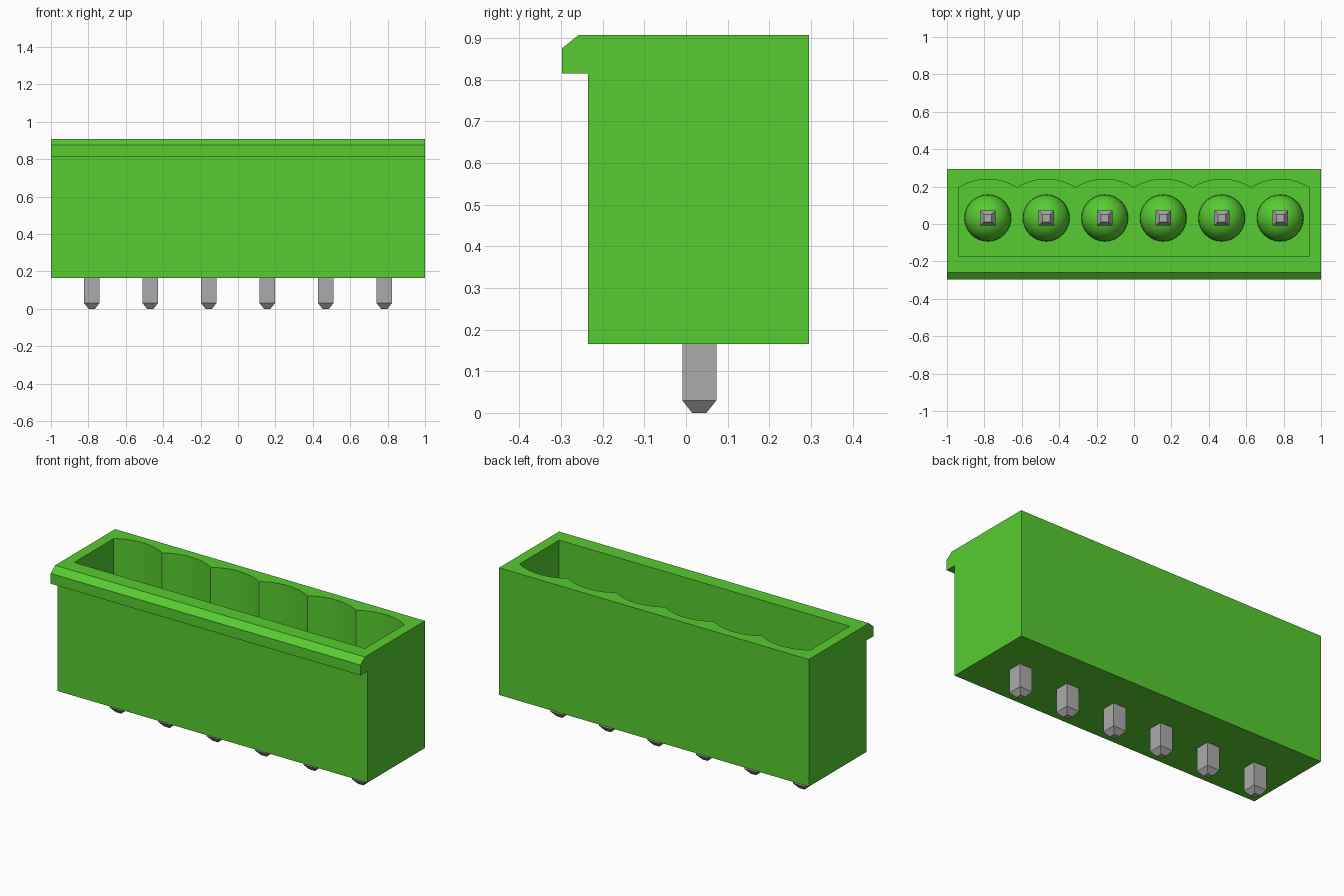
import bpy, bmesh, math
from mathutils import Matrix

if "Cube" in bpy.data.objects:
    bpy.data.objects.remove(bpy.data.objects["Cube"], do_unlink=True)

PITCH = 0.3127
PINS = 6
PIN_Y = 0.032
FLOOR_Z = 0.38
TOP_Z = 0.907
PIN_X = [(i - (PINS - 1) / 2) * PITCH for i in range(PINS)]


def material(name, rgb, roughness):
    m = bpy.data.materials.new(name)
    m.use_nodes = True
    m.diffuse_color = (*rgb, 1)
    bsdf = m.node_tree.nodes["Principled BSDF"]
    bsdf.inputs["Base Color"].default_value = (*rgb, 1)
    bsdf.inputs["Roughness"].default_value = roughness
    return m


green = material("green plastic", (0.095, 0.60, 0.030), 0.5)
grey = material("grey metal", (0.41, 0.41, 0.41), 0.4)


def add_object(name, bm, mat):
    bmesh.ops.recalc_face_normals(bm, faces=bm.faces)
    mesh = bpy.data.meshes.new(name)
    bm.to_mesh(mesh)
    bm.free()
    ob = bpy.data.objects.new(name, mesh)
    bpy.context.collection.objects.link(ob)
    mesh.materials.append(mat)
    return ob


def prism(points, offset):
    """Extrude a closed loop of 3D points along an offset."""
    bm = bmesh.new()
    face = bm.faces.new([bm.verts.new(p) for p in points])
    new = bmesh.ops.extrude_face_region(bm, geom=[face], use_keep_orig=True)["geom"]
    verts = [g for g in new if isinstance(g, bmesh.types.BMVert)]
    bmesh.ops.translate(bm, verts=verts, vec=offset)
    return bm


def activate(ob):
    bpy.ops.object.select_all(action='DESELECT')
    ob.select_set(True)
    bpy.context.view_layer.objects.active = ob


# Housing: side profile with the chamfered latch lip along the front
profile = [(-0.235, 0.165), (0.295, 0.165), (0.295, TOP_Z), (-0.258, TOP_Z),
           (-0.298, 0.875), (-0.298, 0.815), (-0.235, 0.815)]
housing = add_object("housing", prism([(-1, y, z) for y, z in profile], (2, 0, 0)), green)

# Cavity outline: straight front wall, one shallow arc per contact at the back
SAG, PEAK, STEPS = 0.045, 0.239, 12
radius = ((PITCH / 2) ** 2 + SAG ** 2) / (2 * SAG)
half = math.asin(PITCH / 2 / radius)
outline = [(PINS * PITCH / 2, -0.17), (-PINS * PITCH / 2, -0.17)]
for i, x in enumerate(PIN_X):
    for k in range(0 if i == 0 else 1, STEPS + 1):
        a = -half + 2 * half * k / STEPS
        outline.append((x + radius * math.sin(a), PEAK - radius + radius * math.cos(a)))
cutter = add_object("cavity_cutter",
                    prism([(x, y, FLOOR_Z) for x, y in outline], (0, 0, 0.7)), green)
cutter.hide_render = True
cut = housing.modifiers.new("cavity", 'BOOLEAN')
cut.operation = 'DIFFERENCE'
cut.solver = 'EXACT'
cut.object = cutter
activate(housing)
bpy.ops.object.modifier_apply(modifier=cut.name)
bpy.data.objects.remove(cutter, do_unlink=True)
activate(housing)
bpy.ops.object.shade_smooth_by_angle(angle=math.radians(25))


# Contact pin: square bar tapered at both ends, as stacked square rings
def pin_mesh():
    bm = bmesh.new()
    rings = []
    for h, z in [(0.017, 0), (0.041, 0.03), (0.041, 0.71), (0.02, 0.74)]:
        rings.append([bm.verts.new((sx * h, sy * h, z))
                      for sx, sy in ((-1, -1), (1, -1), (1, 1), (-1, 1))])
    bm.faces.new(rings[0])
    bm.faces.new(rings[-1])
    for lo, hi in zip(rings, rings[1:]):
        for j in range(4):
            k = (j + 1) % 4
            bm.faces.new((lo[j], lo[k], hi[k], hi[j]))
    return bm


# Rounded collar around each pin on the cavity floor
def dome_mesh():
    bm = bmesh.new()
    bmesh.ops.create_uvsphere(bm, u_segments=32, v_segments=16, radius=0.125,
                              matrix=Matrix.Translation((0, 0, FLOOR_Z)))
    low = [v for v in bm.verts if v.co.z < FLOOR_Z - 0.001]
    bmesh.ops.delete(bm, geom=low, context='VERTS')
    return bm


for i, x in enumerate(PIN_X, 1):
    pin = add_object(f"contact_pin_{i}", pin_mesh(), grey)
    pin.location = (x, PIN_Y, 0)
    dome = add_object(f"pin_collar_{i}", dome_mesh(), green)
    dome.location = (x, PIN_Y, 0)
    activate(dome)
    bpy.ops.object.shade_smooth_by_angle(angle=math.radians(40))
